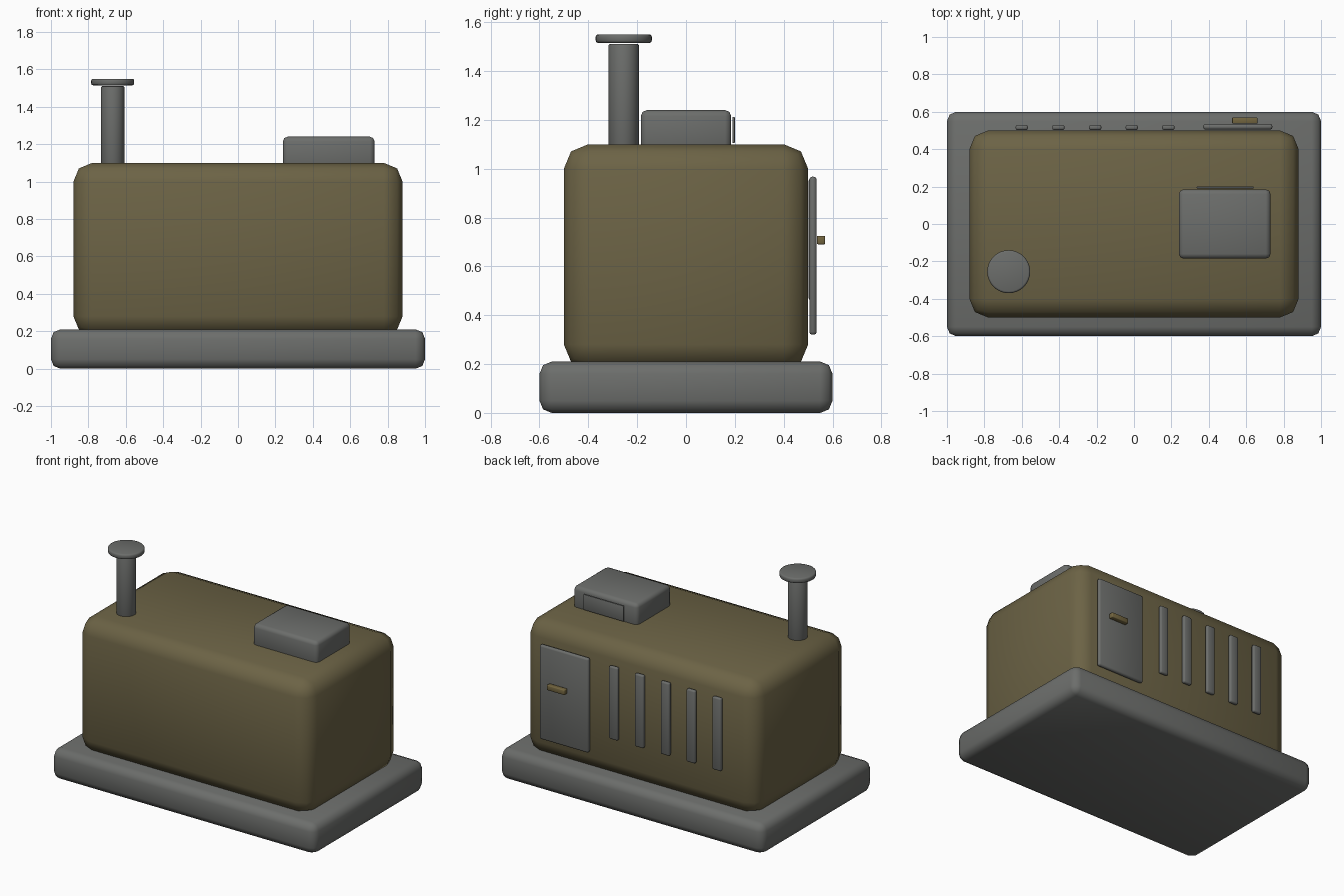
import bpy
import math

if "Cube" in bpy.data.objects:
    bpy.data.objects.remove(bpy.data.objects["Cube"])


def material(name, rgb):
    m = bpy.data.materials.new(name)
    m.diffuse_color = (*rgb, 1)
    m.use_nodes = True
    m.node_tree.nodes["Principled BSDF"].inputs["Base Color"].default_value = m.diffuse_color
    return m


OLIVE = material("olive paint", (0.15, 0.125, 0.06))
GREY = material("dark grey metal", (0.15, 0.155, 0.148))
BRASS = material("dull brass", (0.17, 0.13, 0.05))


def finish(ob, name, mat, bevel, segments):
    """Name, colour, bevel and smooth-shade one part."""
    ob.name = name
    ob.data.materials.append(mat)
    mod = ob.modifiers.new("bevel", 'BEVEL')
    mod.width = bevel
    mod.segments = segments
    mod.limit_method = 'ANGLE'
    mod.angle_limit = math.radians(40)
    bpy.ops.object.modifier_apply(modifier=mod.name)
    bpy.ops.object.shade_smooth_by_angle(angle=math.radians(50))
    return ob


def box(name, x, y, z, mat, bevel, segments=2):
    """Bevelled box from (min, max) ranges."""
    bpy.ops.mesh.primitive_cube_add(size=1)
    ob = bpy.context.object
    ob.location = [(a + b) / 2 for a, b in (x, y, z)]
    ob.scale = [b - a for a, b in (x, y, z)]
    bpy.ops.object.transform_apply(location=True, rotation=False, scale=True)
    return finish(ob, name, mat, bevel, segments)


def cylinder(name, x, y, z, radius, mat, bevel):
    bpy.ops.mesh.primitive_cylinder_add(
        vertices=32, radius=radius, depth=z[1] - z[0],
        location=(x, y, (z[0] + z[1]) / 2))
    return finish(bpy.context.object, name, mat, bevel, 2)


# Base slab and rounded housing
box("base_slab", (-1, 1), (-0.6, 0.6), (0, 0.21), GREY, 0.05)
box("housing", (-0.88, 0.88), (-0.5, 0.5), (0.18, 1.1), OLIVE, 0.1)

# Exhaust pipe with rain cap
cylinder("exhaust_pipe", -0.67, -0.255, (1.08, 1.51), 0.062, GREY, 0.005)
cylinder("exhaust_cap", -0.67, -0.255, (1.515, 1.55), 0.115, GREY, 0.01)

# Control box on the roof with its panel
box("control_box", (0.24, 0.73), (-0.185, 0.185), (1.06, 1.24), GREY, 0.025)
box("control_panel", (0.335, 0.64), (0.19, 0.2), (1.105, 1.212), GREY, 0.004)

# Service door and handle on the back
box("service_door", (0.37, 0.74), (0.505, 0.535), (0.32, 0.967), GREY, 0.012)
box("door_handle", (0.525, 0.66), (0.536, 0.57), (0.69, 0.725), BRASS, 0.005)

# Row of ventilation slats on the back
for i in range(5):
    cx = -0.6 + i * 0.196
    box(f"vent_slat_{i + 1}", (cx - 0.033, cx + 0.033), (0.502, 0.53),
        (0.46, 0.96), GREY, 0.01)
